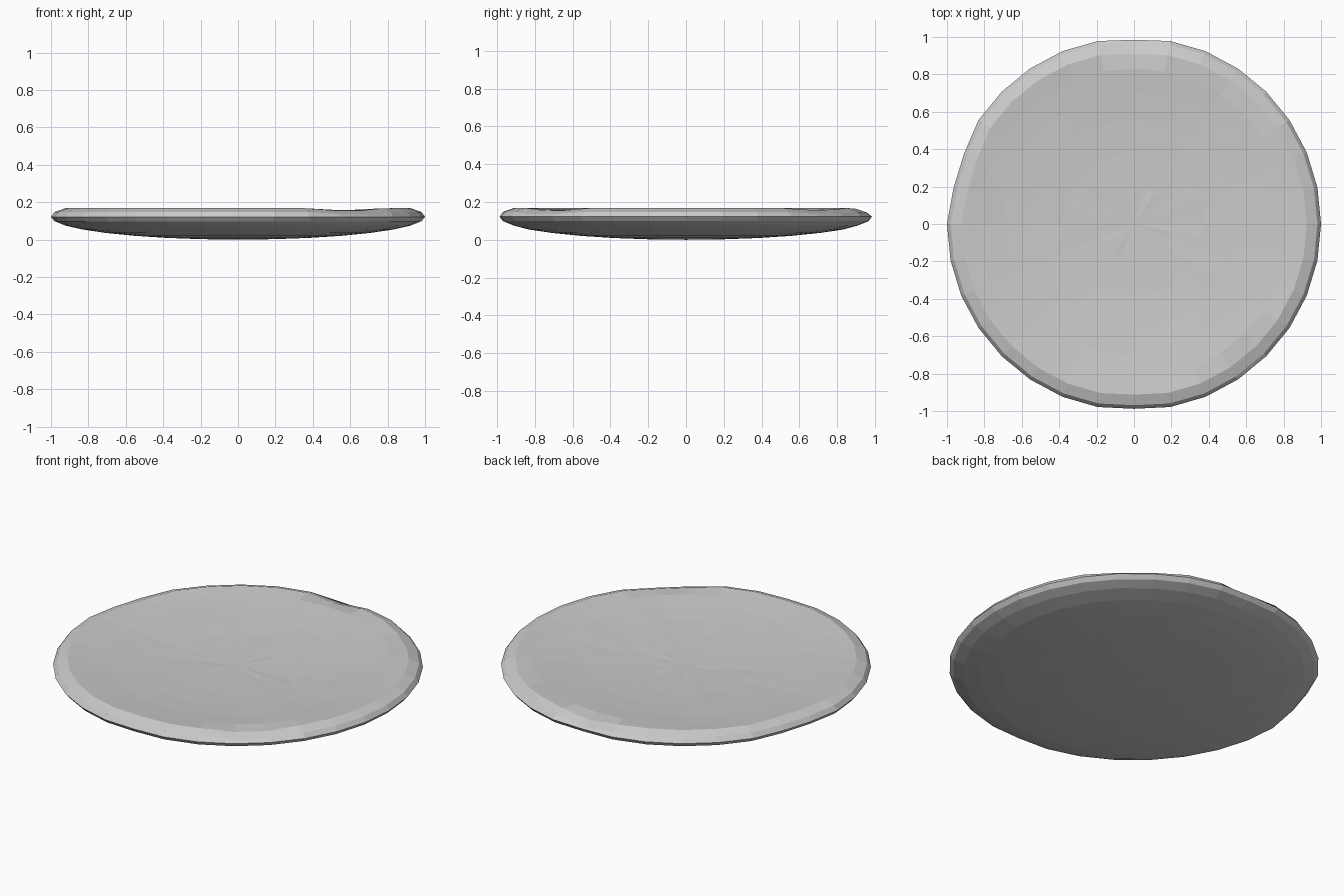
import bpy, bmesh, math, random

if "Cube" in bpy.data.objects:
    bpy.data.objects.remove(bpy.data.objects["Cube"])

random.seed(4)
SEG, RINGS = 32, 8
STEP = math.pi / 2 / RINGS

# Rim chips: (centre angle in degrees, half width, height drop, radius pull-in)
CHIPS = [(-50, 17, 0.018, 0.0), (50, 17, 0.014, 0.0),
         (90, 14, 0.022, 0.015), (163, 16, 0.0, 0.025), (-90, 14, 0.0, 0.012)]

# Profile from underside centre, round the rim, to dished top centre
under = [(math.sin(k * STEP), 0.122 * (1 - math.cos(k * STEP))) for k in range(1, RINGS + 1)]
top_heights = [0.148, 0.168, 0.159, 0.148, 0.138, 0.130, 0.124]
upper = [(math.sin((RINGS - 1 - i) * STEP), z) for i, z in enumerate(top_heights)]
profile = under + upper


def chip_offset(angle, r, upper_side):
    dz = dr = 0.0
    for centre, width, drop, pull in CHIPS:
        d = abs((angle - centre + 180) % 360 - 180)
        w = max(0.0, 1 - d / width)
        if r > 0.9:
            dr -= pull * w
            if upper_side:
                dz -= drop * w
    return dz, dr


bm = bmesh.new()
loops = []
for k, (r, z) in enumerate(profile):
    loop = []
    for s in range(SEG):
        a = 360 * s / SEG
        dz, dr = chip_offset(a, r, k >= RINGS)
        if k > RINGS + 1:
            dz += random.uniform(-0.0015, 0.0015)   # slightly uneven dish
        t = math.radians(a)
        loop.append(bm.verts.new(((r + dr) * math.cos(t), (r + dr) * math.sin(t), z + dz)))
    loops.append(loop)

# Skin between rings
for lo, hi in zip(loops, loops[1:]):
    for s in range(SEG):
        n = (s + 1) % SEG
        bm.faces.new((lo[s], lo[n], hi[n], hi[s]))

# Centre fans
bottom = bm.verts.new((0, 0, 0))
centre = bm.verts.new((0, 0, 0.122))
for s in range(SEG):
    n = (s + 1) % SEG
    bm.faces.new((bottom, loops[0][n], loops[0][s]))
    bm.faces.new((centre, loops[-1][s], loops[-1][n]))

bmesh.ops.recalc_face_normals(bm, faces=bm.faces)
mesh = bpy.data.meshes.new("dished_disc")
bm.to_mesh(mesh)
bm.free()
disc = bpy.data.objects.new("dished_disc", mesh)
bpy.context.collection.objects.link(disc)
